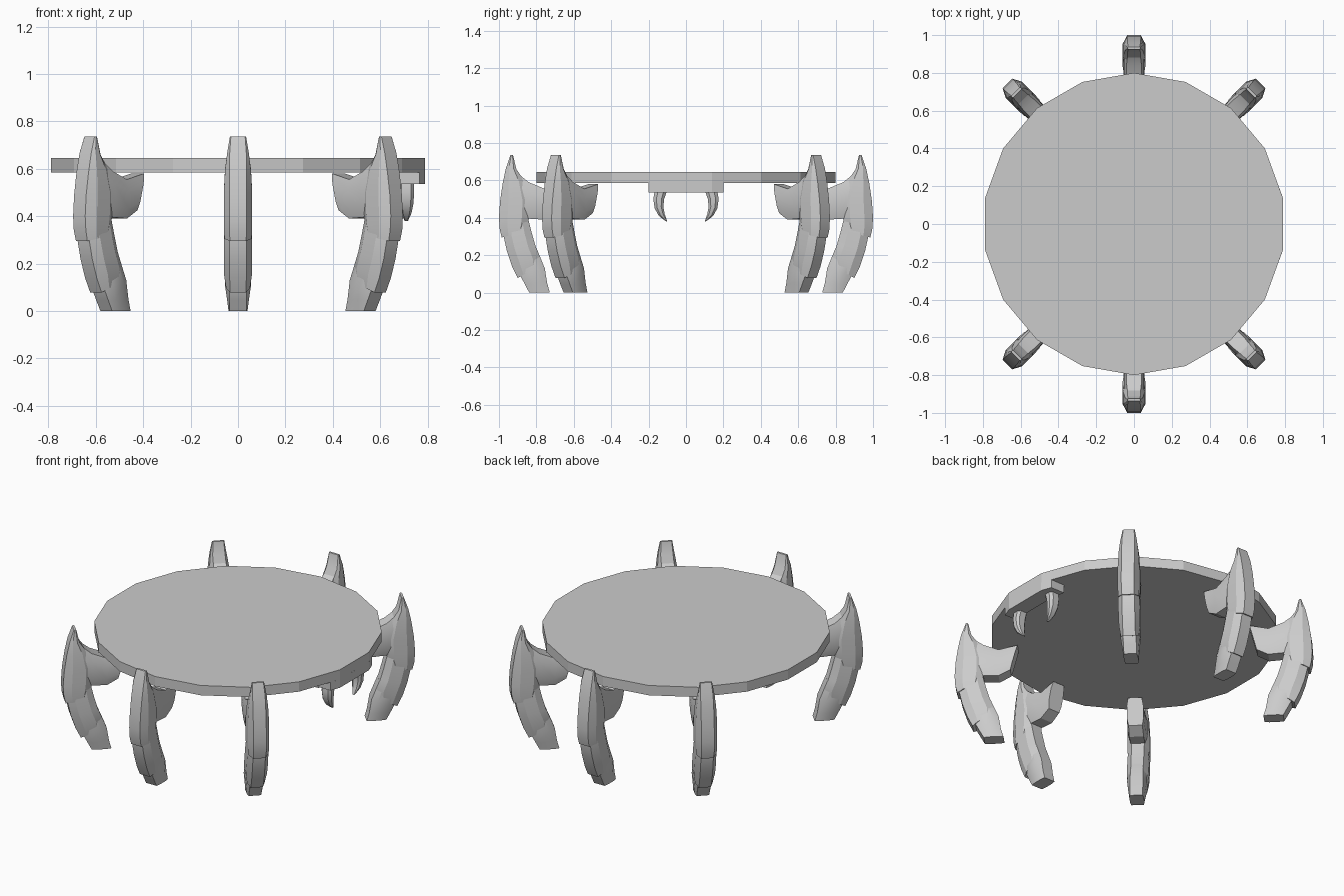
import bpy, bmesh
from math import cos, sin, radians

if "Cube" in bpy.data.objects:
    bpy.data.objects.remove(bpy.data.objects["Cube"])


def make_object(name, bm, smooth=False):
    bmesh.ops.recalc_face_normals(bm, faces=bm.faces)
    mesh = bpy.data.meshes.new(name)
    bm.to_mesh(mesh)
    bm.free()
    ob = bpy.data.objects.new(name, mesh)
    bpy.context.collection.objects.link(ob)
    if smooth:
        bpy.ops.object.select_all(action='DESELECT')
        ob.select_set(True)
        bpy.context.view_layer.objects.active = ob
        bpy.ops.object.shade_smooth_by_angle(angle=radians(25))
    return ob


def prism(name, outline, z0, z1):
    bm = bmesh.new()
    face = bm.faces.new([bm.verts.new((x, y, z0)) for x, y in outline])
    geom = bmesh.ops.extrude_face_region(bm, geom=[face])['geom']
    for v in geom:
        if isinstance(v, bmesh.types.BMVert):
            v.co.z = z1
    return make_object(name, bm)


def loft(bm, sections):
    """Chamfered octagon sections: inner r, z, outer r, z, edge half width, body half width."""
    rings = []
    for r0, z0, r1, z1, e, w in sections:
        row = [(0, e), (.25, w), (.72, w), (1, e), (1, -e), (.72, -w), (.25, -w), (0, -e)]
        rings.append([bm.verts.new((r0 + t * (r1 - r0), y, z0 + t * (z1 - z0))) for t, y in row])
    for a, b in zip(rings, rings[1:]):
        for i in range(8):
            j = (i + 1) % 8
            bm.faces.new((a[i], a[j], b[j], b[i]))
    bm.faces.new(rings[0])
    bm.faces.new(rings[-1])


# Leg parts, each running along the plane of the leg
blade = [(.925, .737, .938, .737, .030, .034), (.907, .66, .963, .665, .035, .046),
         (.865, .60, .980, .585, .036, .055), (.835, .50, .994, .49, .036, .060),
         (.835, .42, 1.0, .40, .036, .060), (.845, .37, .996, .34, .036, .060),
         (.855, .33, .985, .295, .034, .057)]
arm = [(.690, .425, .650, .580, .038, .046), (.755, .390, .755, .555, .040, .050),
       (.830, .395, .840, .590, .040, .054), (.900, .40, .890, .630, .034, .050)]
shin = [(.845, .40, .975, .36, .034, .055), (.825, .32, .975, .30, .035, .059),
        (.805, .25, .957, .22, .035, .060), (.780, .19, .930, .14, .035, .059),
        (.790, .14, .900, .078, .034, .050)]
foot = [(.800, .24, .900, .18, .034, .050), (.755, .13, .890, .10, .036, .055),
        (.742, .05, .862, .045, .036, .046), (.728, 0, .838, 0, .035, .040)]


def leg(name, angle, offset):
    bm = bmesh.new()
    for part in (blade, arm, shin, foot):
        loft(bm, part)
    ob = make_object(name, bm, True)
    ob.rotation_euler.z = radians(angle)
    ob.location = offset


# Eighteen-sided table top
top = [(.8 * cos(radians(10 + 20 * i)), .8 * sin(radians(10 + 20 * i))) for i in range(18)]
prism("table_top", top, .585, .645)

# Six legs: front, back and four diagonals
leg("front_leg", -90, (0, 0, 0))
leg("back_leg", 90, (0, 0, 0))
for sy, end in ((-1, "front"), (1, "back")):
    for sx, side in ((-1, "left"), (1, "right")):
        angle = sy * (45 if sx > 0 else 135)
        leg(f"{end}_{side}_leg", angle, (-.037 * sx, .037 * sy, 0))

# Curved bracket under the right rim
half = [(.788, .139), (.766, .2), (.675, .2), (.69, .12)]
bracket = half + [(x, -y) for x, y in reversed(half)]
prism("fang_bracket", bracket, .535, .586)

# Pair of fangs curving toward each other
fang = [(.103, .54, .168, .54, .020, .033), (.117, .50, .175, .50, .020, .033),
        (.121, .46, .167, .45, .018, .030), (.114, .42, .145, .41, .013, .022),
        (.100, .38, .106, .38, .005, .007)]
for s, side in ((-1, "front"), (1, "back")):
    bm = bmesh.new()
    loft(bm, fang)
    ob = make_object(f"{side}_fang", bm, True)
    ob.rotation_euler.z = radians(90 * s)
    ob.location.x = .71
